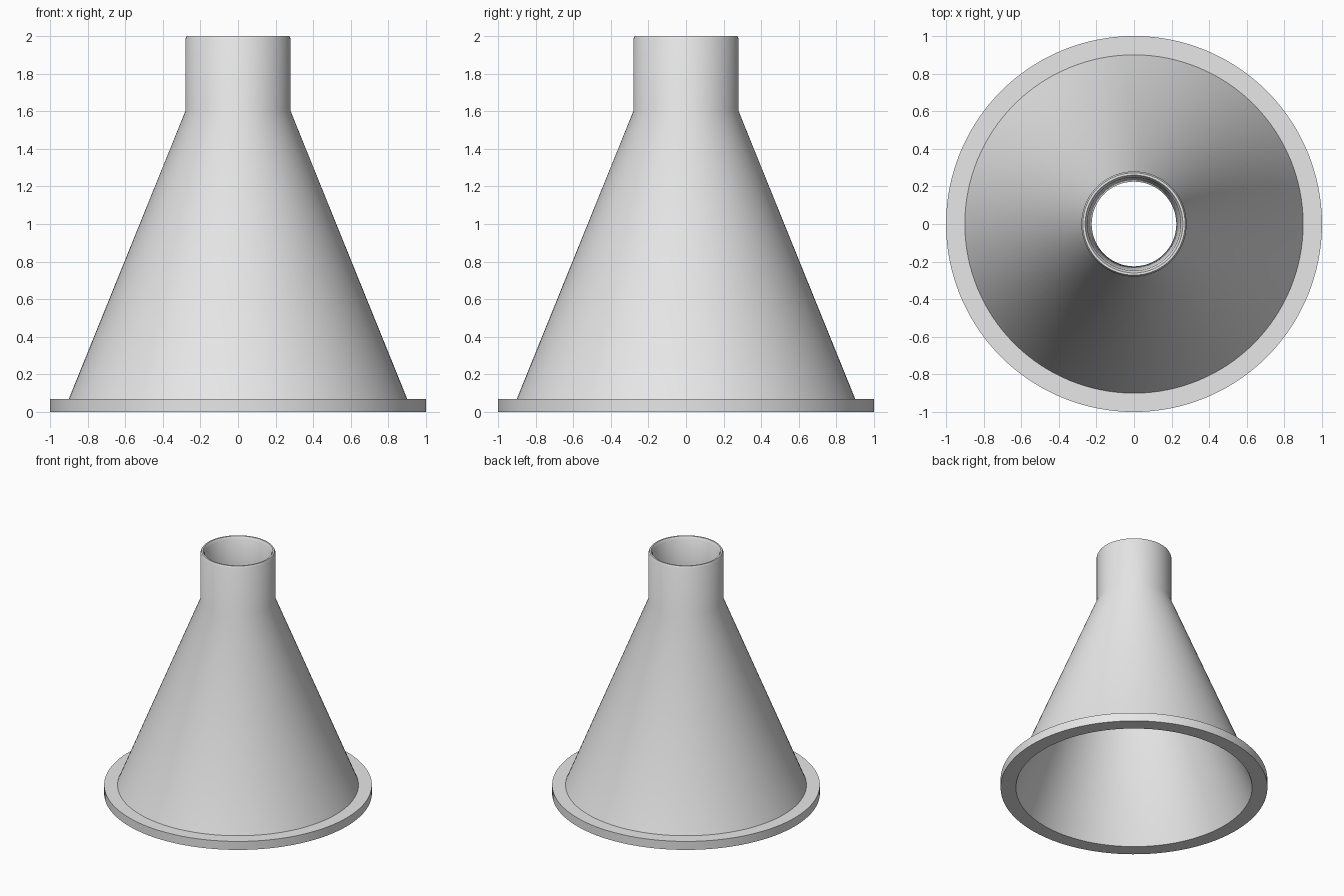
import bpy
import bmesh
import math

SEGMENTS = 128

cube = bpy.data.objects.get("Cube")
if cube:
    bpy.data.objects.remove(cube, do_unlink=True)

grey = bpy.data.materials.new("light_grey")
grey.use_nodes = True
colour = (0.8, 0.8, 0.8, 1)
grey.diffuse_color = colour
grey.node_tree.nodes["Principled BSDF"].inputs["Base Color"].default_value = colour


def lathe(name, profile, material):
    """Revolve a closed (radius, height) profile around z."""
    bm = bmesh.new()
    rings = []
    for i in range(SEGMENTS):
        a = 2 * math.pi * i / SEGMENTS
        rings.append([bm.verts.new((r * math.cos(a), r * math.sin(a), z))
                      for r, z in profile])
    count = len(profile)
    for i in range(SEGMENTS):
        here, there = rings[i], rings[(i + 1) % SEGMENTS]
        for j in range(count):
            k = (j + 1) % count
            bm.faces.new((here[j], there[j], there[k], here[k]))
    bmesh.ops.recalc_face_normals(bm, faces=bm.faces)
    mesh = bpy.data.meshes.new(name)
    bm.to_mesh(mesh)
    bm.free()
    mesh.materials.append(material)
    obj = bpy.data.objects.new(name, mesh)
    bpy.context.collection.objects.link(obj)
    bpy.ops.object.select_all(action="DESELECT")
    obj.select_set(True)
    bpy.context.view_layer.objects.active = obj
    bpy.ops.object.shade_smooth_by_angle(angle=math.radians(30))
    return obj


# Hollow funnel: flange, cone wall, neck with chamfered rim, tapered bore
flange = [(0.885, 0), (1.0, 0), (1.0, 0.07), (0.9, 0.07)]
neck = [(0.28, 1.6), (0.28, 1.985), (0.272, 2.0)]
bore = [(0.26, 2.0), (0.248, 1.98), (0.225, 1.6)]
lathe("funnel", flange + neck + bore, grey)
